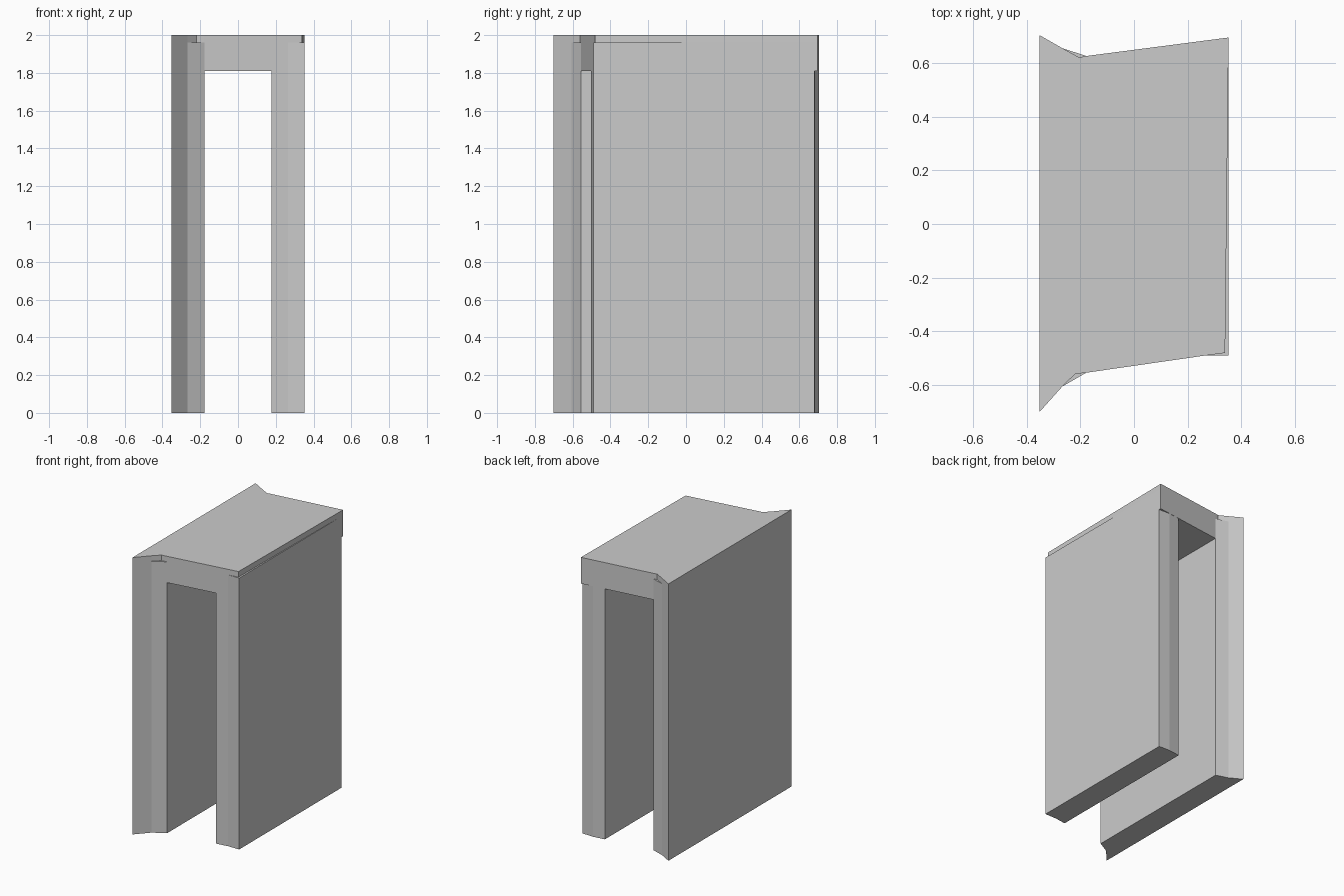
import bpy
import bmesh

if "Cube" in bpy.data.objects:
    bpy.data.objects.remove(bpy.data.objects["Cube"])


def prism(name, outline, z0, z1):
    """Extrude a plan outline (counter-clockwise x, y points) from z0 to z1."""
    bm = bmesh.new()
    base = bm.faces.new([bm.verts.new((x, y, z0)) for x, y in outline])
    top = bmesh.ops.extrude_face_region(bm, geom=[base], use_keep_orig=True)
    verts = [g for g in top["geom"] if isinstance(g, bmesh.types.BMVert)]
    bmesh.ops.translate(bm, verts=verts, vec=(0, 0, z1 - z0))
    bmesh.ops.recalc_face_normals(bm, faces=bm.faces[:])
    mesh = bpy.data.meshes.new(name)
    bm.to_mesh(mesh)
    bm.free()
    obj = bpy.data.objects.new(name, mesh)
    bpy.context.collection.objects.link(obj)
    return obj


OUT, INN = 0.353, 0.178          # outer and inner x of the walls
SOFFIT, LEDGE, TOP = 1.81, 1.96, 2.0

# Left wall with flared ends
prism("left_wall", [(-OUT, -0.702), (-0.267, -0.606), (-INN, -0.555),
                    (-INN, 0.627), (-0.267, 0.656), (-OUT, 0.705)], 0, LEDGE)

# Right wall with shallow bent ends
prism("right_wall", [(INN, -0.503), (0.265, -0.491), (OUT, -0.491),
                     (OUT, 0.68), (0.265, 0.683), (INN, 0.672)], 0, SOFFIT)

# Lintel spanning the opening and running over the right wall
prism("lintel", [(-INN, -0.555), (0.265, -0.491), (OUT, -0.491),
                 (OUT, 0.696), (-INN, 0.627)], SOFFIT, LEDGE)

# Thin cap with undercut corners leaving small ledges below
prism("roof_cap", [(-OUT, -0.702), (-0.267, -0.606), (-0.22, -0.56),
                   (-INN, -0.555), (0.265, -0.491), (0.34, -0.481),
                   (OUT, 0.696), (-INN, 0.627), (-0.205, 0.622),
                   (-0.267, 0.656), (-OUT, 0.705)], LEDGE, TOP)
